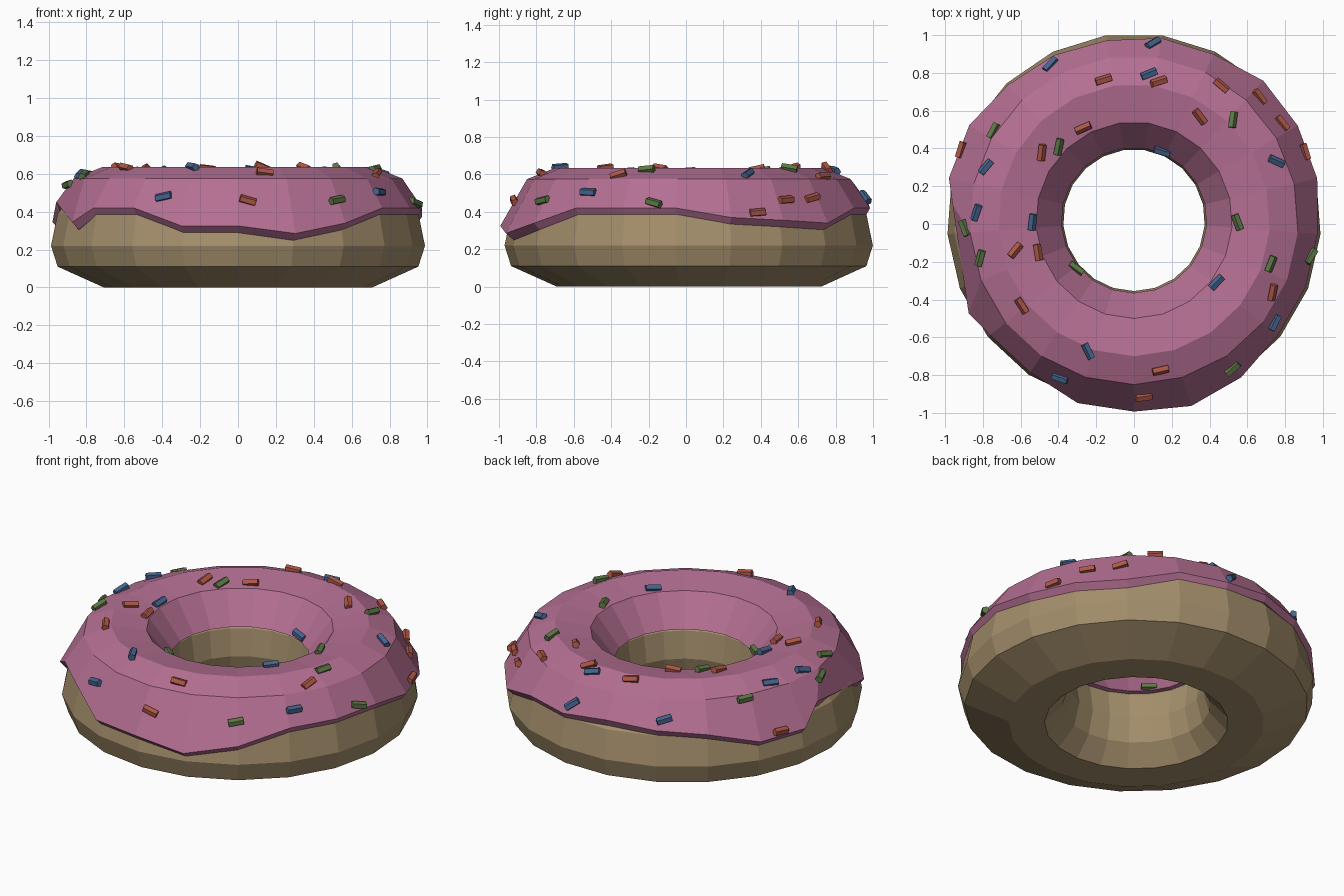
import bpy, bmesh, math, random
from mathutils import Vector, Matrix
from mathutils.bvhtree import BVHTree

if "Cube" in bpy.data.objects:
    bpy.data.objects.remove(bpy.data.objects["Cube"])

random.seed(4)
SIDES = 21
CENTRE_Y = 0.02


def material(name, rgb):
    m = bpy.data.materials.new(name)
    m.diffuse_color = (*rgb, 1)
    m.use_nodes = True
    m.node_tree.nodes["Principled BSDF"].inputs["Base Color"].default_value = m.diffuse_color
    return m


dough = material("tan dough", (0.376, 0.275, 0.15))
pink = material("pink icing", (0.46, 0.16, 0.29))
red = material("red sprinkle", (0.43, 0.095, 0.06))
green = material("green sprinkle", (0.11, 0.19, 0.06))
blue = material("blue sprinkle", (0.06, 0.13, 0.28))


def finish(bm, name, mat):
    bmesh.ops.recalc_face_normals(bm, faces=bm.faces)
    mesh = bpy.data.meshes.new(name)
    bm.to_mesh(mesh)
    mesh.materials.append(mat)
    bpy.context.collection.objects.link(bpy.data.objects.new(name, mesh))


def ring_solid(section):
    """Sweep a closed section round z; section(k) gives (radius, z, angle shift)."""
    bm = bmesh.new()
    loops = []
    for k in range(SIDES):
        loop = []
        for r, z, shift in section(k):
            a = math.radians(-90 + 360 * k / SIDES + shift)
            loop.append(bm.verts.new((r * math.cos(a), r * math.sin(a) + CENTRE_Y, z)))
        loops.append(loop)
    n = len(loops[0])
    for k in range(SIDES):
        a, b = loops[k], loops[(k + 1) % SIDES]
        for i in range(n):
            j = (i + 1) % n
            bm.faces.new((a[i], b[i], b[j], a[j]))
    return bm


# Dough ring
BODY = [(0.51, 0), (0.71, 0), (0.955, 0.11), (0.99, 0.22), (0.955, 0.39), (0.84, 0.53),
        (0.70, 0.59), (0.53, 0.56), (0.40, 0.41), (0.375, 0.25), (0.41, 0.11)]
finish(ring_solid(lambda k: [(r, z, 0) for r, z in BODY]), "dough_ring", dough)

# Icing with an uneven dripping edge
EDGE = [0.325, 0.285, 0.34, 0.42, 0.42, 0.42, 0.37, 0.355, 0.34, 0.42, 0.42,
        0.45, 0.43, 0.41, 0.34, 0.345, 0.45, 0.345, 0.42, 0.42, 0.325]
SHIFT = {16: -9, 17: 8}


def icing_section(k):
    z, s = EDGE[k], SHIFT.get(k, 0)
    outer = 0.975 + (0.42 - z) * 0.4
    low = z - 0.04
    under = 0.985 - 0.206 * (low - 0.22)
    return [(0.385, 0.425, 0), (0.52, 0.60, 0), (0.72, 0.635, 0), (0.87, 0.575, 0),
            (outer, z, s), (min(under, outer - 0.01), low, s)]


icing = ring_solid(icing_section)
bmesh.ops.recalc_face_normals(icing, faces=icing.faces)
surface = BVHTree.FromBMesh(icing)
finish(icing, "icing", pink)

# Sprinkles: x, y, heading in degrees
RED = [(-.16, .76, 20), (.13, .75, 25), (.46, .73, -40), (.66, .67, -30), (.35, .57, -55),
       (.78, .53, -45), (-.27, .51, 25), (-.49, .38, 85), (-.91, .39, 65), (.90, .38, -65),
       (-.63, -.14, 50), (-.51, -.15, -80), (-.59, -.43, -60), (.14, -.77, 10),
       (.05, -.91, -20), (.73, -.36, 85)]
GREEN = [(-.74, .49, 65), (.52, .55, 80), (-.40, .41, 80), (.55, .01, -70), (-.89, -.02, -55),
         (-.81, -.18, 70), (-.31, -.24, -35), (.72, -.21, 70), (.93, -.17, 40), (.52, -.76, 55)]
BLUE = [(.10, .95, 60), (-.44, .84, 65), (.08, .79, 25), (.15, .39, -30), (.75, .33, -20),
        (-.78, .30, 50), (-.83, .06, 65), (-.54, .01, 85), (.44, -.31, 45), (.74, -.52, 60),
        (-.24, -.67, -65), (-.39, -.81, 0)]


def sprinkles(name, mat, spots):
    bm = bmesh.new()
    for x, y, deg in spots:
        hit, n, _, _ = surface.ray_cast(Vector((x, y, 2)), Vector((0, 0, -1)))
        if hit is None:
            hit, n, _, _ = surface.find_nearest(Vector((x, y, 0.5)))
        a = math.radians(deg)
        t = Vector((math.cos(a), math.sin(a), 0))
        t = (t - n * t.dot(n)).normalized()
        t = (t + n * random.uniform(-0.2, 0.2)).normalized()
        side = n.cross(t).normalized()
        up = t.cross(side)
        frame = Matrix((side, up, t)).transposed().to_4x4()
        frame.translation = hit + n * 0.009
        bmesh.ops.create_cone(bm, cap_ends=True, segments=5, radius1=0.022, radius2=0.022,
                              depth=0.085, matrix=frame)
    finish(bm, name, mat)


sprinkles("red_sprinkles", red, RED)
sprinkles("green_sprinkles", green, GREEN)
sprinkles("blue_sprinkles", blue, BLUE)
